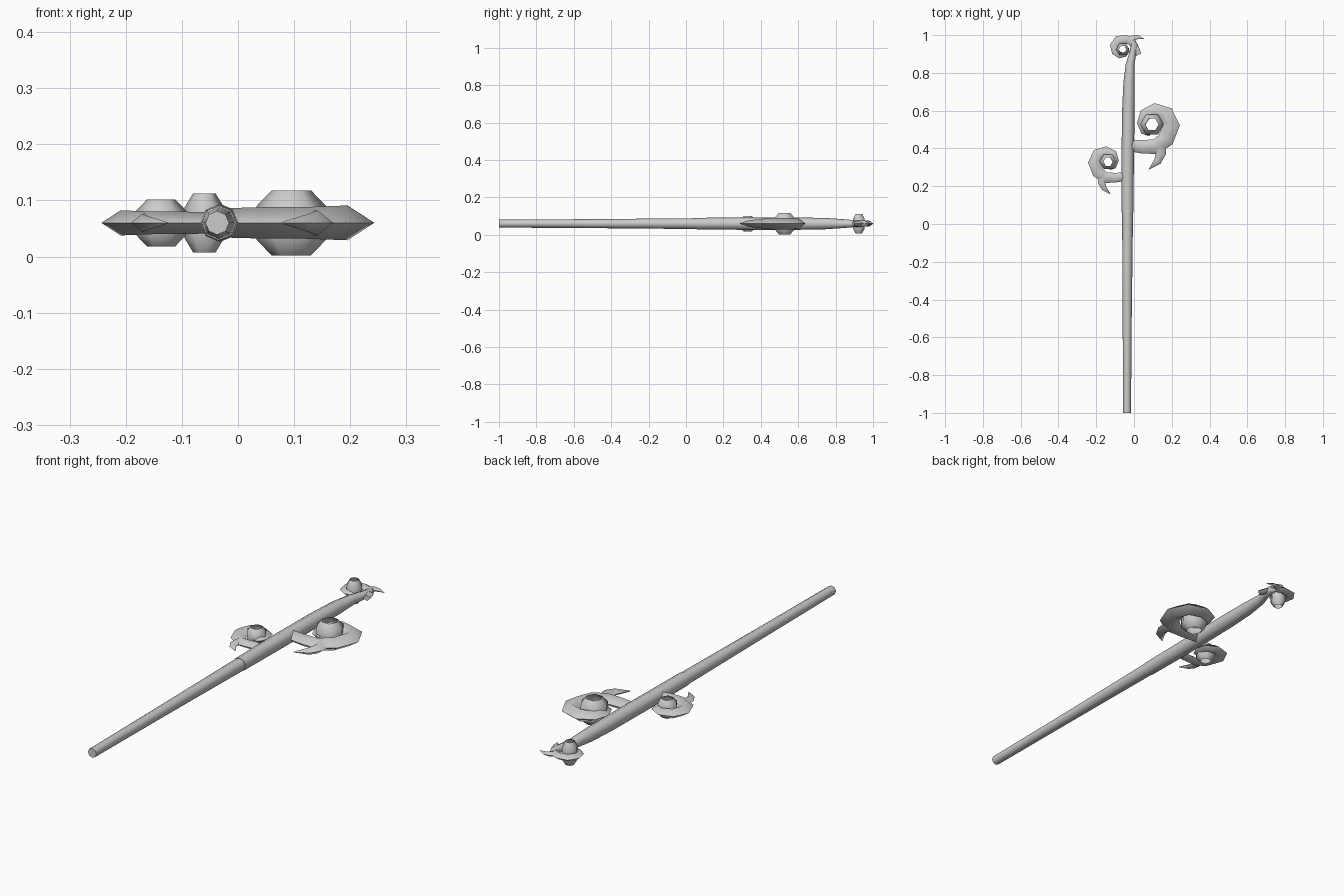
import bpy, bmesh, math
from mathutils import Vector, Matrix

if "Cube" in bpy.data.objects:
    bpy.data.objects.remove(bpy.data.objects["Cube"])

Z = 0.06  # height of the staff's centre line


def material(name, v):
    m = bpy.data.materials.new(name)
    m.diffuse_color = (v, v, v, 1)
    m.use_nodes = True
    m.node_tree.nodes["Principled BSDF"].inputs["Base Color"].default_value = m.diffuse_color
    return m


GREY = material("pale grey", 0.6)


def finish(bm, name, mat, angle=60):
    bmesh.ops.recalc_face_normals(bm, faces=bm.faces)
    me = bpy.data.meshes.new(name)
    bm.to_mesh(me)
    bm.free()
    ob = bpy.data.objects.new(name, me)
    bpy.context.collection.objects.link(ob)
    me.materials.append(mat)
    bpy.ops.object.select_all(action='DESELECT')
    ob.select_set(True)
    bpy.context.view_layer.objects.active = ob
    bpy.ops.object.shade_smooth_by_angle(angle=math.radians(angle))
    return ob


def tube(bm, path, sides):
    """Sweep a polygon along flat path points (x, y, half width, half height)."""
    rings = []
    for i, (x, y, w, h) in enumerate(path):
        a, b = path[max(i - 1, 0)], path[min(i + 1, len(path) - 1)]
        d = Vector((b[0] - a[0], b[1] - a[1], 0)).normalized()
        side = Vector((d.y, -d.x, 0))
        ring = []
        for k in range(sides):
            t = 2 * math.pi * k / sides
            ring.append(bm.verts.new(Vector((x, y, 0)) + side * w * math.cos(t)
                                     + Vector((0, 0, h * math.sin(t)))))
        rings.append(ring)
    for r, s in zip(rings, rings[1:]):
        for k in range(sides):
            j = (k + 1) % sides
            bm.faces.new((r[k], r[j], s[j], s[k]))
    bm.faces.new(rings[0])
    bm.faces.new(rings[-1])


def shaft(name, points):
    bm = bmesh.new()
    tube(bm, [(x, y, r, r) for x, y, r in points], 8)
    bm.transform(Matrix.Translation((0, 0, Z)))
    finish(bm, name, GREY)


# Curl and thorn, measured from the centre of the bead they wrap
CURL = [(-.125, -.11, .03, .026), (-.05, -.118, .036, .028), (.02, -.118, .04, .028),
        (.073, -.08, .044, .03), (.100, -.005, .048, .031), (.075, .055, .042, .03),
        (.015, .075, .038, .028), (-.037, .052, .032, .025), (-.055, .005, .024, .02),
        (-.042, -.04, .016, .014), (-.012, -.058, .004, .004)]
THORN = [(.035, -.10, .04, .024), (.047, -.155, .028, .022),
         (.03, -.195, .02, .016), (-.015, -.237, .002, .002)]


def scroll(name, centre, size, turn=0, flip=1, bead_r=None, bead_z=None):
    place = (Matrix.Translation((centre[0], centre[1], Z))
             @ Matrix.Rotation(math.radians(turn), 4, 'Z')
             @ Matrix.Diagonal((flip * size, size, size, 1)))
    for part, path in (("curl", CURL), ("thorn", THORN)):
        bm = bmesh.new()
        tube(bm, path, 4)
        bm.transform(place)
        finish(bm, name + "_" + part, GREY, 80)
    # Bead: six-sided barrel, open at both ends
    br, bz = bead_r or size, bead_z or size
    bm = bmesh.new()
    rings = []
    for r, z in ((.035, -.058), (.062, -.03), (.062, .03), (.035, .058)):
        rings.append([bm.verts.new((centre[0] + r * br * math.cos(k * math.pi / 3),
                                    centre[1] + r * br * math.sin(k * math.pi / 3),
                                    Z + z * bz)) for k in range(6)])
    for a, b in zip(rings, rings[1:]):
        for k in range(6):
            j = (k + 1) % 6
            bm.faces.new((a[k], a[j], b[j], b[k]))
    finish(bm, name + "_bead", GREY, 61)


# Staff: straight handle, then the thicker head bending to the top scroll
shaft("handle", [(-.037, -1, .021), (-.036, -.5, .024), (-.034, .06, .029)])
shaft("head_stem", [(-.034, .06, .031), (-.034, .3, .033), (-.03, .6, .033),
                    (-.026, .75, .03), (-.02, .85, .023), (-.006, .905, .018),
                    (.002, .95, .018), (-.01, .97, .012)])

# Three scrolls of the same design
scroll("large_scroll", (.095, .527), 1)
scroll("small_scroll", (-.137, .33), .72, flip=-1)
scroll("top_scroll", (-.06, .924), .53, turn=120, bead_r=.57, bead_z=.91)
